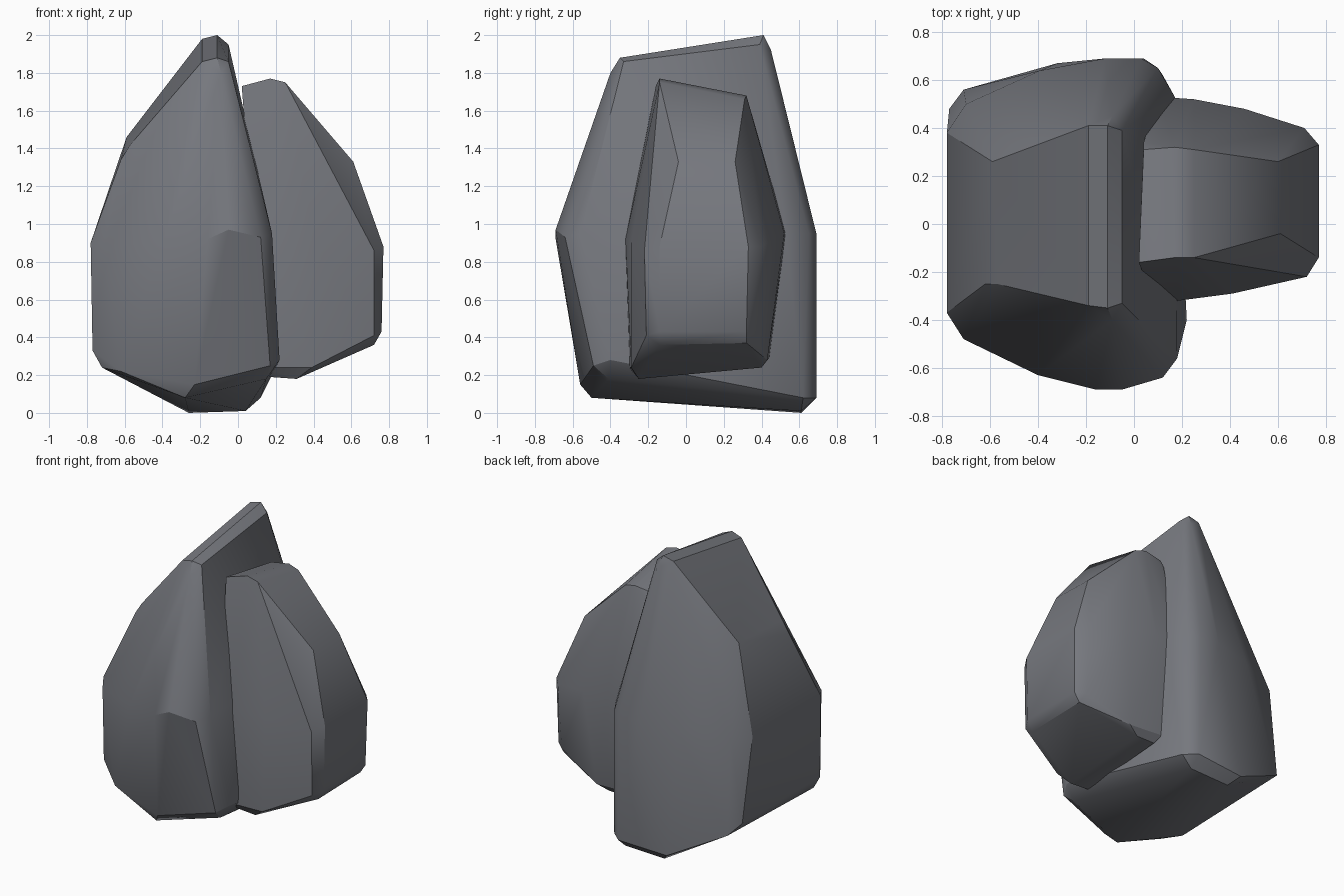
import bpy
import bmesh
from math import radians
from mathutils import Vector

default_cube = bpy.data.objects.get("Cube")
if default_cube:
    bpy.data.objects.remove(default_cube, do_unlink=True)

CENTIMETRE = 0.01


def make_material(name, colour):
    material = bpy.data.materials.new(name)
    material.use_nodes = True
    material.diffuse_color = colour
    shader = next(node for node in material.node_tree.nodes
                  if node.type == "BSDF_PRINCIPLED")
    shader.inputs["Base Color"].default_value = colour
    shader.inputs["Roughness"].default_value = 0.9
    return material


def make_rock(name, material, **corner_groups):
    """Wrap a chiselled convex skin around the corner points (in centimetres)."""
    bm = bmesh.new()
    for corners in corner_groups.values():
        for corner in corners:
            bm.verts.new(Vector(corner) * CENTIMETRE)
    result = bmesh.ops.convex_hull(bm, input=bm.verts[:])
    unused = {item for key in ("geom_interior", "geom_unused")
              for item in result[key] if isinstance(item, bmesh.types.BMVert)}
    bmesh.ops.delete(bm, geom=list(unused), context="VERTS")
    # Merge nearly coplanar triangles into broad chiselled facets
    bmesh.ops.dissolve_limit(bm, angle_limit=radians(3),
                             verts=bm.verts[:], edges=bm.edges[:])
    bmesh.ops.recalc_face_normals(bm, faces=bm.faces[:])
    mesh = bpy.data.meshes.new(name)
    bm.to_mesh(mesh)
    bm.free()
    mesh.materials.append(material)
    rock = bpy.data.objects.new(name, mesh)
    bpy.context.collection.objects.link(rock)

    # Soft shading across shallow facets, crisp chipped edges elsewhere
    bpy.ops.object.select_all(action="DESELECT")
    rock.select_set(True)
    bpy.context.view_layer.objects.active = rock
    bpy.ops.object.shade_smooth_by_angle(angle=radians(30))
    return rock


stone = make_material("blue grey stone", (0.18, 0.187, 0.208, 1.0))

# Tall rock with a sloping crest
make_rock(
    "large_rock", stone,
    crest_front=[(-19, -34, 186), (-11, -35, 188), (-5, -33, 186), (-9, -40, 180)],
    crest_back=[(-19, 41, 198), (-11, 41, 200), (-5, 39, 195), (-9, 45, 192)],
    left_shoulder=[(-57, -25, 142), (-59, 26, 146), (-62, -25, 134), (-62, 26, 137)],
    waist_front=[(-71, -48, 88), (-40, -63, 90), (-16, -69, 92), (-5, -69, 97),
                 (12, -64, 93), (18, -56, 95)],
    waist_back=[(-70, 50, 90), (-39, 64, 93), (-12, 69, 95), (3, 69, 95),
                (10, 65, 95), (17, 53, 95)],
    waist_left=[(-78, -37, 90), (-78, 38, 90)],
    base_front=[(-77, -38, 33), (-72, -38, 24), (-62, -47, 22), (-23, -56, 15),
                (-28, -50, 8), (17, -49, 25), (22, -40, 28), (15, -41, 18)],
    base_back=[(-77, 48, 33), (-71, 56, 26), (-32, 67, 6), (-26, 61, 0),
               (4, 61, 1), (4, 69, 8), (12, 62, 8)],
)

# Shorter rock leaning against its left side
make_rock(
    "small_rock", stone,
    crest=[(2, -16, 173), (17, -14, 177), (25, -14, 175),
           (4, 31, 166), (17, 32, 168), (25, 31, 166), (4, 34, 160)],
    shoulder=[(61, -4, 133), (60, 26, 133), (64, -5, 123), (64, 27, 123)],
    waist_front=[(8, -31, 95), (18, -32, 92), (41, -29, 90), (72, -22, 86)],
    waist_back=[(10, 53, 95), (25, 52, 95), (46, 48, 93), (71, 40, 88)],
    waist_left=[(77, -14, 88), (77, 33, 88)],
    base_front=[(14, -30, 24), (17, -25, 19), (31, -25, 18), (39, -29, 24),
                (72, -21, 41), (76, -14, 43), (72, -14, 36)],
    base_back=[(14, 44, 29), (17, 40, 24), (31, 40, 24), (39, 43, 28),
               (70, 37, 42), (76, 32, 43), (72, 32, 37)],
)
